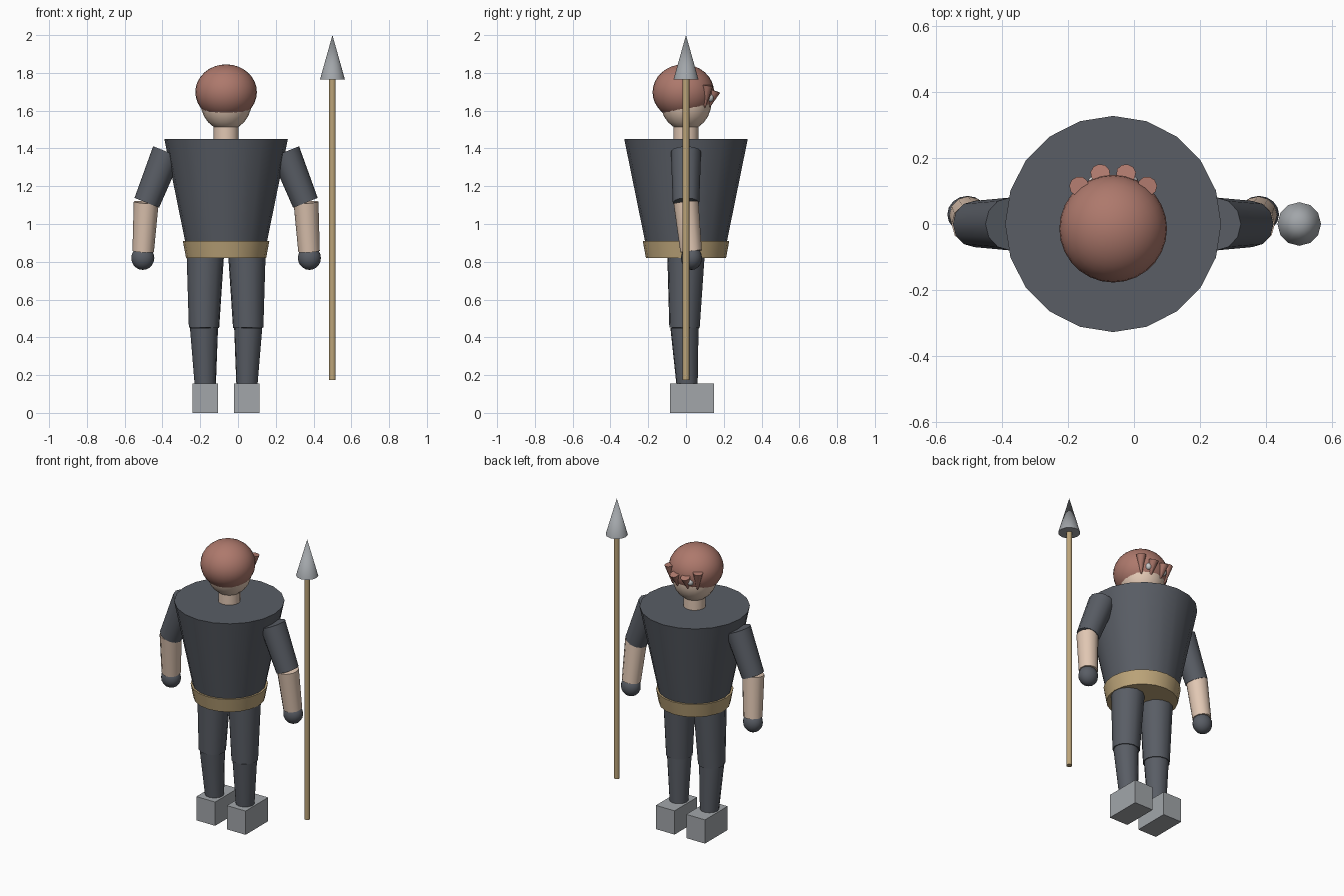
import bpy, math
from mathutils import Vector

if "Cube" in bpy.data.objects:
    bpy.data.objects.remove(bpy.data.objects["Cube"])

CX = -0.063  # body centre line


def material(name, rgb):
    m = bpy.data.materials.new(name)
    m.diffuse_color = (*rgb, 1)
    m.use_nodes = True
    m.node_tree.nodes["Principled BSDF"].inputs["Base Color"].default_value = m.diffuse_color
    return m


DARK = material("dark_cloth", (0.1, 0.11, 0.13))
SKIN = material("skin", (0.75, 0.57, 0.45))
TAN = material("tan", (0.5, 0.37, 0.19))
HAIR = material("hair", (0.42, 0.19, 0.15))
GREY = material("steel", (0.36, 0.38, 0.4))
WHITE = material("white", (0.9, 0.9, 0.9))


def finish(name, mat, smooth=True):
    ob = bpy.context.object
    ob.name = name
    ob.data.materials.append(mat)
    if smooth:
        bpy.ops.object.shade_smooth_by_angle(angle=math.radians(40))
    return ob


def limb(name, a, b, ra, rb, mat, sides=12):
    """Tapered cylinder from point a to point b."""
    a, b = Vector(a), Vector(b)
    d = b - a
    bpy.ops.mesh.primitive_cone_add(vertices=sides, radius1=ra, radius2=rb,
                                    depth=d.length, location=(a + b) / 2)
    q = Vector((0, 0, 1)).rotation_difference(d)
    bpy.context.object.rotation_euler = q.to_euler()
    return finish(name, mat)


def ball(name, loc, scale, mat, seg=20, rings=12):
    bpy.ops.mesh.primitive_uv_sphere_add(segments=seg, ring_count=rings,
                                         radius=1, location=loc)
    bpy.context.object.scale = scale
    return finish(name, mat)


# Torso with fully smoothed rim, and belt
torso = limb("torso", (CX, 0, 0.86), (CX, 0, 1.45), 0.207, 0.327, DARK, 20)
torso.data.shade_smooth()
limb("belt", (CX, 0, 0.82), (CX, 0, 0.91), 0.212, 0.229, TAN, 20)

# Neck, head and hair cap
limb("neck", (CX, 0, 1.44), (CX, 0, 1.56), 0.066, 0.066, SKIN, 16)
ball("head", (CX, 0, 1.645), (0.135, 0.135, 0.15), SKIN)
ball("hair_cap", (CX, -0.014, 1.698), (0.163, 0.163, 0.147), HAIR, 28, 16)

for side, s in (("left", -1), ("right", 1)):
    def at(x, y, z):
        return (CX + s * x, y, z)

    # Eyes and fringe locks
    ball(side + "_eye", at(0.055, 0.125, 1.668), (0.022,) * 3, WHITE, 12, 8)
    limb(side + "_outer_lock", at(0.103, 0.114, 1.735), at(0.09, 0.1, 1.615),
         0.03, 0.003, HAIR, 10)
    limb(side + "_inner_lock", at(0.039, 0.153, 1.705), at(0.036, 0.118, 1.61),
         0.03, 0.003, HAIR, 10)

    # Arms
    limb(side + "_upper_arm", at(0.312, 0, 1.382), at(0.42, 0, 1.112),
         0.08, 0.07, DARK)
    limb(side + "_forearm", at(0.423, 0, 1.115), at(0.439, 0.027, 0.855),
         0.066, 0.057, SKIN)
    ball(side + "_hand", at(0.441, 0.029, 0.82), (0.061, 0.056, 0.063), DARK, 16, 10)

    # Legs and boots
    limb(side + "_thigh", at(0.11, 0, 0.84), at(0.117, -0.008, 0.45),
         0.1, 0.081, DARK)
    limb(side + "_shin", at(0.117, -0.008, 0.452), at(0.11, 0.006, 0.14),
         0.075, 0.056, DARK)
    bpy.ops.mesh.primitive_cube_add(size=1, location=at(0.11, 0.031, 0.0775))
    bpy.context.object.scale = (0.135, 0.233, 0.155)
    finish(side + "_boot", GREY, smooth=False)

# Spear
limb("spear_shaft", (0.5, 0, 0.175), (0.5, 0, 1.78), 0.018, 0.018, TAN, 10)
limb("spear_tip", (0.5, 0, 1.765), (0.5, 0, 2.0), 0.066, 0.0, GREY)
